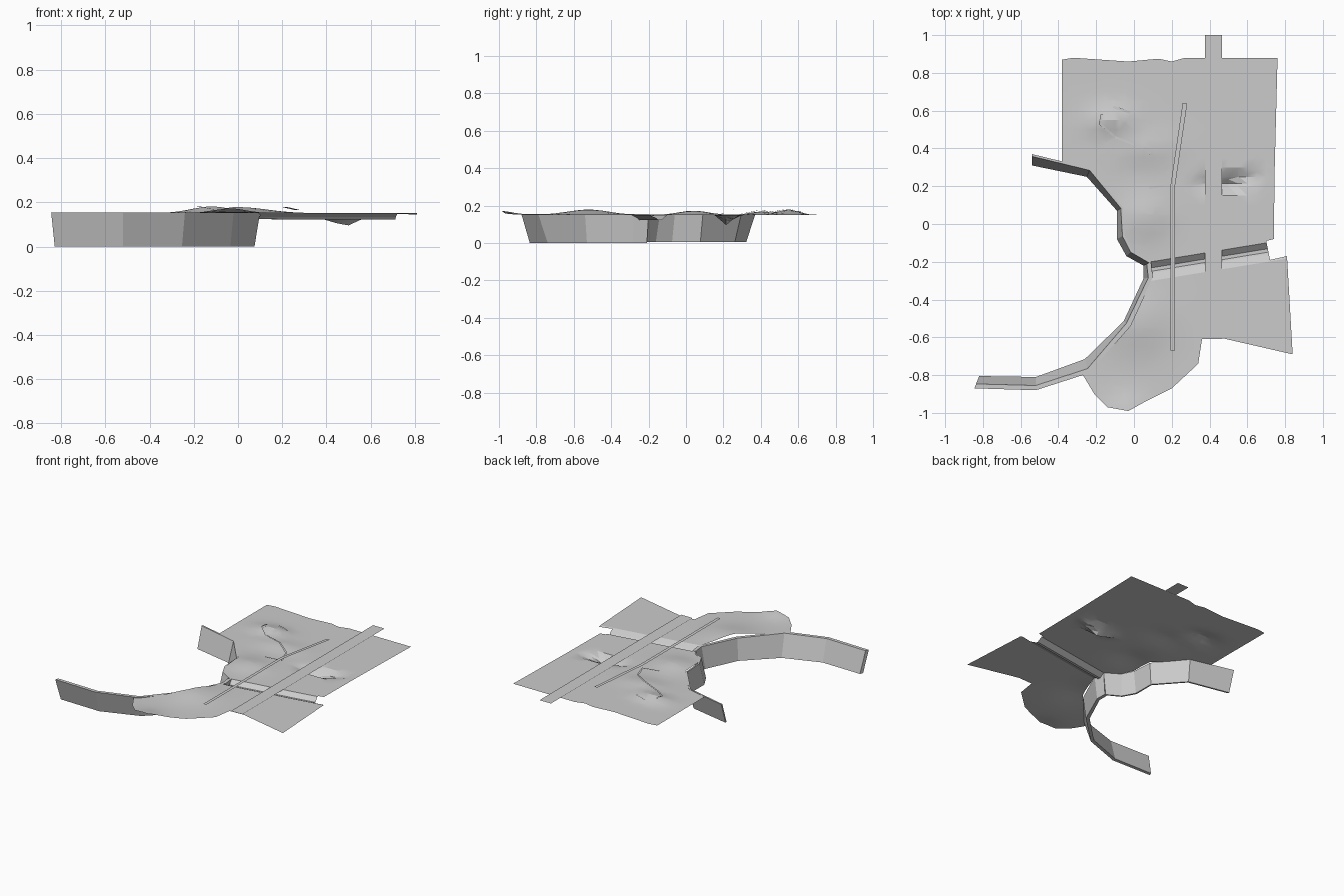
import bpy, bmesh
from math import exp
from mathutils import Vector

if "Cube" in bpy.data.objects:
    bpy.data.objects.remove(bpy.data.objects["Cube"])


def finish(name, bm, smooth=False):
    me = bpy.data.meshes.new(name)
    bmesh.ops.recalc_face_normals(bm, faces=bm.faces)
    bm.to_mesh(me)
    bm.free()
    ob = bpy.data.objects.new(name, me)
    bpy.context.collection.objects.link(ob)
    if smooth:
        bpy.ops.object.select_all(action='DESELECT')
        ob.select_set(True)
        bpy.context.view_layer.objects.active = ob
        bpy.ops.object.shade_smooth_by_angle(angle=0.35)
    return ob


def lerp_profile(pts, t):
    for (a, za), (b, zb) in zip(pts, pts[1:]):
        if a <= t <= b:
            return za + (zb - za) * (t - a) / (b - a)
    return 0.0


# sunken channel crossing the land: a line and its cross-section
C0 = Vector((0.09, -0.20))
CN = Vector((-0.10, 0.61)).normalized()
CHANNEL = [(-0.10, 0), (-0.06, -0.018), (-0.05, -0.028), (-0.032, -0.028), (0, 0)]
HILLS = [(0.0, -0.52, 0.18, 0.16, 0.028), (0.06, 0.04, 0.13, 0.11, 0.022),
         (-0.12, 0.55, 0.13, 0.07, 0.030), (0.05, 0.40, 0.16, 0.08, 0.018),
         (-0.03, -1.0, 0.12, 0.10, 0.022)]


def height(x, y):
    z = 0.151
    for hx, hy, sx, sy, h in HILLS:
        z += h * exp(-((x - hx) / sx) ** 2 - ((y - hy) / sy) ** 2)
    # small hollow below the road
    fy = 0.215 + 0.25 * max(0, x - 0.5)
    z -= 0.058 * max(0, 1 - abs(x - 0.49) / 0.2) * max(0, 1 - abs(y - fy) / 0.06)
    if x > 0.05:
        z += lerp_profile(CHANNEL, (Vector((x, y)) - C0).dot(CN))
    return z


# top edges of the quay walls
north = [(-0.54, 0.37), (-0.23, 0.295), (-0.06, 0.09), (-0.05, -0.06), (-0.01, -0.14), (0.09, -0.20)]
north_foot = [(-0.54, 0.31), (-0.25, 0.25), (-0.09, 0.07), (-0.09, -0.08), (-0.04, -0.17), (0.05, -0.22)]
south = [(-0.845, -0.87), (-0.52, -0.88), (-0.24, -0.79), (-0.02, -0.54), (0.10, -0.28), (0.09, -0.20)]
south_foot = [(-0.82, -0.805), (-0.52, -0.81), (-0.26, -0.715), (-0.055, -0.515), (0.05, -0.29), (0.05, -0.22)]

# land sheet
outline = [(-0.38, 0.87), (-0.32, 0.88), (-0.03, 0.86), (0.13, 0.875), (0.20, 0.86), (0.27, 0.88),
           (0.76, 0.88), (0.745, 0.30), (0.74, -0.08), (0.70, -0.09), (0.72, -0.19), (0.81, -0.17),
           (0.84, -0.69), (0.47, -0.605), (0.36, -0.61), (0.34, -0.74), (0.20, -0.87), (0.06, -0.94),
           (-0.03, -0.99), (-0.14, -0.97), (-0.21, -0.90), (-0.27, -0.80)]
outline += south[2:] + north[1:-1][::-1] + [(-0.38, 0.33)]
bm = bmesh.new()
face = bm.faces.new([bm.verts.new((x, y, 0)) for x, y in outline])
bmesh.ops.triangulate(bm, faces=[face])


def cut(co, no):
    bmesh.ops.bisect_plane(bm, geom=bm.verts[:] + bm.edges[:] + bm.faces[:],
                           dist=1e-5, plane_co=co, plane_no=no)


for i in range(-16, 17):
    cut((i * 0.05, 0, 0), (1, 0, 0))
for i in range(-20, 20):
    cut((0, i * 0.05, 0), (0, 1, 0))
for t, _ in CHANNEL:
    p = C0 + CN * t
    cut((p.x, p.y, 0), (CN.x, CN.y, 0))
cut((0, 0.215, 0), (0, 1, 0))
bmesh.ops.triangulate(bm, faces=bm.faces[:])
for v in bm.verts:
    v.co.z = height(v.co.x, v.co.y)
land = finish("land", bm, True)


def quay(name, top, foot, thick, z0, z1):
    """Leaning wall slab between a top edge and a foot edge."""
    bm = bmesh.new()
    rings = []
    for t, f in zip(top, foot):
        t, f = Vector(t), Vector(f)
        d = (f - t).normalized() * thick
        rings.append([bm.verts.new((p.x, p.y, z)) for p, z in
                      ((t, z1), (t + d, z1), (f, z0), (f - d, z0))])
    for a, b in zip(rings, rings[1:]):
        for i in range(4):
            j = (i + 1) % 4
            bm.faces.new((a[i], a[j], b[j], b[i]))
    bm.faces.new(rings[0])
    bm.faces.new(rings[-1])
    return finish(name, bm)


quay("north_quay_wall", north, north_foot, 0.012, 0.005, 0.153)
quay("south_quay_wall", south, south_foot, 0.025, 0.0, 0.155)


def ribbon(name, path, width, zf, steps=1):
    """Flat strip following a path, height given by zf."""
    pts = [Vector(p) for p in path]
    fine = [a.lerp(b, k / steps) for a, b in zip(pts, pts[1:]) for k in range(steps)] + [pts[-1]]
    bm = bmesh.new()
    rows = []
    for i, p in enumerate(fine):
        d = (fine[min(i + 1, len(fine) - 1)] - fine[max(i - 1, 0)]).normalized()
        n = Vector((-d.y, d.x)) * width / 2
        rows.append([bm.verts.new((q.x, q.y, zf(p.x, p.y))) for q in (p + n, p - n)])
    for a, b in zip(rows, rows[1:]):
        bm.faces.new((a[0], a[1], b[1], b[0]))
    return finish(name, bm)


# roads, carried level over the channel
ribbon("main_road", [(0.42, -0.61), (0.42, 1.0)], 0.09, lambda x, y: 0.157)
ribbon("narrow_road", [(0.205, -0.67), (0.205, 0.20), (0.27, 0.64)], 0.024, lambda x, y: 0.180 if y < 0.3 else 0.165)

# low banks winding over the hill
bank = lambda x, y: height(x, y) + 0.006
ribbon("winding_bank", [(-0.17, 0.58), (-0.18, 0.53), (-0.10, 0.46), (0.05, 0.40), (0.16, 0.32), (0.20, 0.21), (0.08, 0.19)],
       0.012, bank, 3)
ribbon("short_bank", [(-0.11, 0.62), (-0.02, 0.59)], 0.012, bank, 3)
